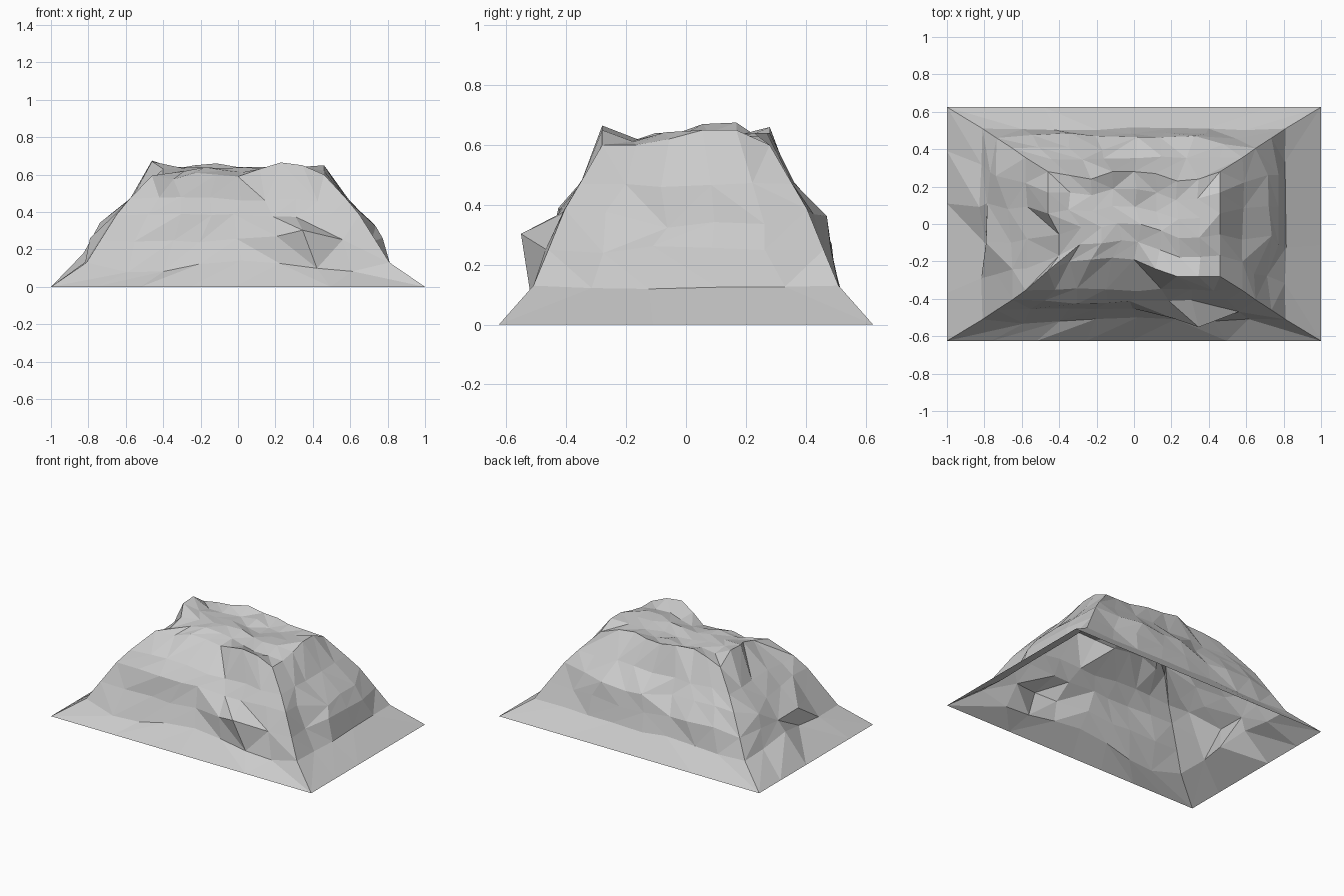
import bpy, bmesh, random

if "Cube" in bpy.data.objects:
    bpy.data.objects.remove(bpy.data.objects["Cube"])
random.seed(4)

NX, NY = 8, 5  # segments along the long and short sides
# half width, half depth, height of each ring
RINGS = [(1, .625, 0), (.81, .51, .13), (.735, .46, .25), (.65, .405, .385),
         (.58, .355, .47), (.46, .28, .60)]
NORMAL = {"front": (0, -1), "right": (1, 0), "back": (0, 1), "left": (-1, 0)}

# rock bumps: (side, ring, column): (outward, up); columns follow +x or +y
BUMPS = {
    ("front", 2, 5): (.05, .03), ("front", 2, 6): (.095, .06), ("front", 2, 7): (.02, .01),
    ("front", 1, 6): (.01, -.04), ("front", 1, 7): (0, -.045),
    ("front", 1, 2): (.02, -.05), ("front", 1, 1): (.02, -.06),
    ("front", 3, 3): (.01, .01), ("front", 3, 2): (.02, .01),
    ("back", 3, 4): (.06, -.03), ("back", 3, 5): (.06, -.03), ("back", 3, 6): (.06, -.03),
    ("back", 3, 7): (.03, -.02), ("back", 2, 4): (.03, 0), ("back", 2, 5): (.03, 0),
    ("back", 2, 6): (.03, 0), ("back", 2, 1): (.02, .02), ("back", 2, 2): (.02, .02),
    ("back", 2, 3): (.005, .02), ("back", 3, 3): (-.01, 0),
    ("right", 3, 2): (.08, -.05), ("right", 3, 3): (.08, -.05), ("right", 2, 2): (.045, 0),
    ("right", 2, 3): (.04, 0), ("right", 3, 4): (.06, -.05), ("right", 2, 4): (.03, 0),
    ("right", 2, 1): (-.015, 0), ("right", 3, 1): (-.015, 0),
    ("left", 3, 4): (.09, -.04), ("left", 2, 4): (.03, 0), ("left", 2, 2): (.05, 0),
    ("left", 2, 3): (.06, .01), ("left", 3, 3): (.03, -.01),
    ("left", 1, 3): (.01, .06), ("left", 1, 2): (-.025, 0),
}
# plateau rim: (inward shift, height) per column
RIM = {
    "front": [(.03, .595), (.08, .575), (.09, .61), (.10, .60), (.09, .59), (.04, .63), (0, .665), (0, .65), (0, .60)],
    "back": [(.02, .61), (.02, .63), (.04, .65), (0, .66), (0, .64), (.01, .64), (.05, .64), (.04, .63), (0, .60)],
    "left": [(.03, .595), (.06, .60), (.06, .63), (0, .67), (0, .675), (0, .60)],
    "right": [(0, .60), (0, .60), (0, .62), (0, .65), (0, .65), (0, .60)],
}


def rock_point(ring, side, i):
    """Point on one ring, with its bump and a little seeded roughness."""
    hx, hy, z = RINGS[ring]
    n = NX if side in ("front", "back") else NY
    t = 2 * i / n - 1
    nx, ny = NORMAL[side]
    x, y = (t * hx, ny * hy) if ny else (nx * hx, t * hy)
    out, up = 0, 0
    inner = 0 < i < n
    if ring == 5:
        shift, z = RIM[side][i]
        out = -shift
    elif ring and inner:
        out, up = BUMPS.get((side, ring, i), (0, 0))
        out += random.uniform(-.012, .008)
        up += random.uniform(-.012, .012)
    if inner and ring < 5:
        slide = random.uniform(-.025, .025)
        x, y = x + slide * abs(ny), y + slide * abs(nx)
    return x + nx * out, y + ny * out, z + up


bm = bmesh.new()

# sloping rock walls: one closed loop of vertices per ring
LOOP = [("front", i) for i in range(NX)] + [("right", i) for i in range(NY)] \
    + [("back", i) for i in range(NX, 0, -1)] + [("left", i) for i in range(NY, 0, -1)]
loops = [[bm.verts.new(rock_point(r, s, i)) for s, i in LOOP] for r in range(len(RINGS))]


def tri_quad(a, b, c, d, flip):
    if flip:
        a, b, c, d = b, c, d, a
    bm.faces.new((a, b, c))
    bm.faces.new((a, c, d))


for lower, upper in zip(loops, loops[1:]):
    for k in range(len(LOOP)):
        j = (k + 1) % len(LOOP)
        tri_quad(lower[k], lower[j], upper[j], upper[k], random.random() < .5)

# uneven plateau spanning the top rim
rim = loops[-1]
grid = {}
for k in range(NX + 1):
    grid[k, 0] = rim[k]
    grid[k, NY] = rim[NX + NY + NX - k]
for k in range(1, NY):
    grid[NX, k] = rim[NX + k]
    grid[0, k] = rim[2 * NX + 2 * NY - k]
for i in range(1, NX):
    for j in range(1, NY):
        a, b, t = grid[i, 0].co, grid[i, NY].co, j / NY
        p = a.lerp(b, t)
        left, right = grid[0, j].co.x, grid[NX, j].co.x
        p.x = left + (right - left) * i / NX + random.uniform(-.015, .015)
        p.z = .628 + random.uniform(-.018, .015)
        grid[i, j] = bm.verts.new(p)
for i in range(NX):
    for j in range(NY):
        tri_quad(grid[i, j], grid[i + 1, j], grid[i + 1, j + 1], grid[i, j + 1],
                 random.random() < .5)

mesh = bpy.data.meshes.new("rock_mound")
bm.to_mesh(mesh)
bm.free()
bpy.context.collection.objects.link(bpy.data.objects.new("rock_mound", mesh))
